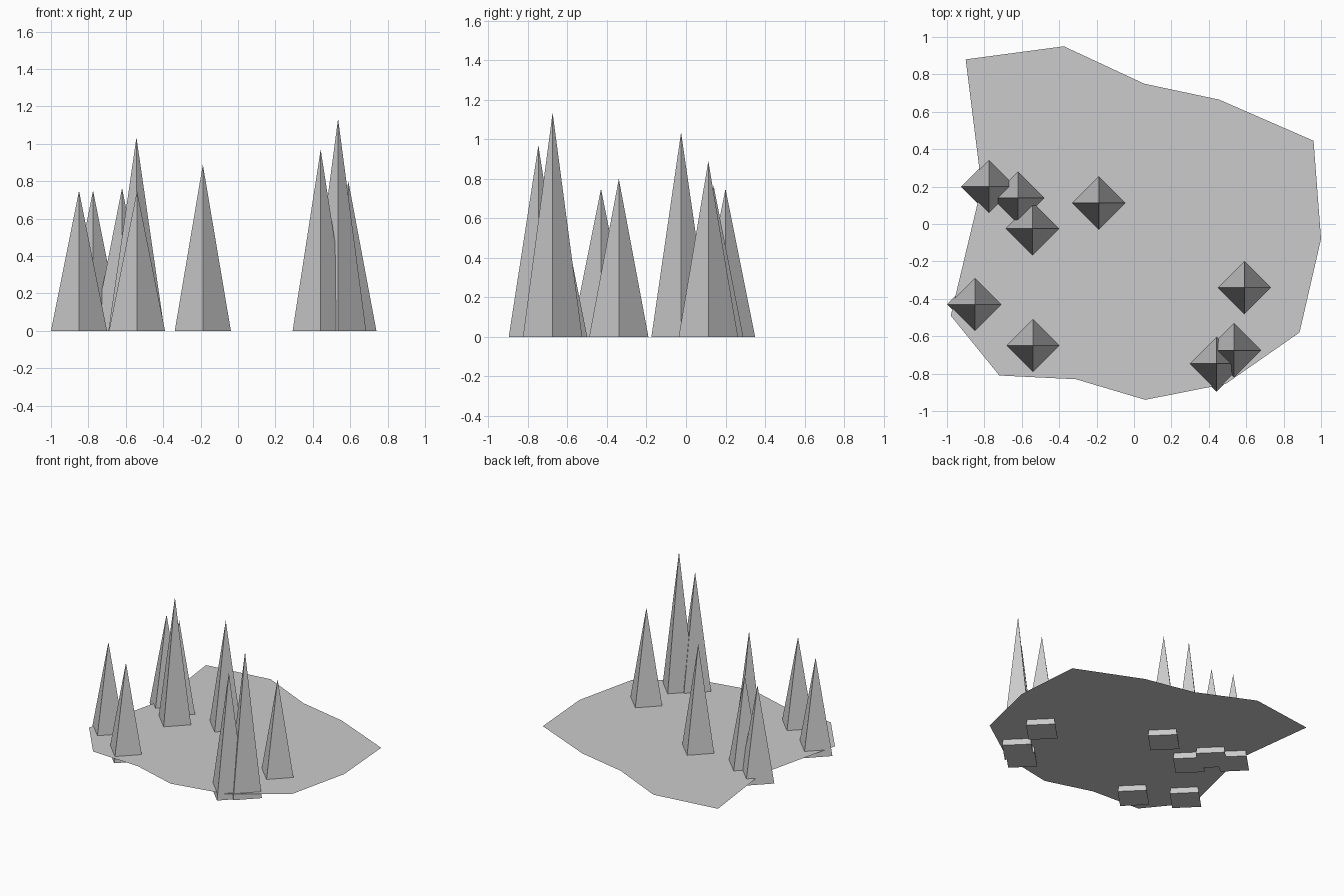
import bpy
import bmesh

if "Cube" in bpy.data.objects:
    bpy.data.objects.remove(bpy.data.objects["Cube"])

# Flat irregular ground sheet, a single upward-facing polygon
OUTLINE = [(-0.90, 0.88), (-0.98, -0.49), (-0.72, -0.81), (-0.31, -0.83),
           (0.06, -0.94), (0.49, -0.855), (0.885, -0.58), (1.0, -0.08),
           (0.96, 0.445), (0.455, 0.665), (0.055, 0.75), (-0.375, 0.95)]
OUTLINE.insert(1, (-0.815, 0.20))  # dent in the left side
GROUND_Z = 0.05


def make_ground():
    mesh = bpy.data.meshes.new("ground_sheet")
    bm = bmesh.new()
    bm.faces.new([bm.verts.new((x, y, GROUND_Z)) for x, y in OUTLINE])
    bm.to_mesh(mesh)
    bm.free()
    bpy.context.collection.objects.link(bpy.data.objects.new("ground_sheet", mesh))


# Four-sided spike with corners on the x and y axes
def make_spike(index, x, y, height):
    mesh = bpy.data.meshes.new(f"spike_{index}")
    bm = bmesh.new()
    r = 0.15
    base = [bm.verts.new(p) for p in ((r, 0, 0), (0, r, 0), (-r, 0, 0), (0, -r, 0))]
    tip = bm.verts.new((0, 0, height))
    bm.faces.new(base[::-1])
    for i in range(4):
        bm.faces.new((base[i], base[(i + 1) % 4], tip))
    bm.to_mesh(mesh)
    bm.free()
    spike = bpy.data.objects.new(f"spike_{index}", mesh)
    spike.location = (x, y, 0)
    bpy.context.collection.objects.link(spike)


# Spike positions and heights
SPIKES = [(-0.775, 0.20, 0.75), (-0.62, 0.14, 0.765), (-0.543, -0.025, 1.035),
          (-0.188, 0.113, 0.89), (-0.85, -0.43, 0.75), (-0.54, -0.65, 0.75),
          (0.442, -0.747, 0.97), (0.535, -0.675, 1.135), (0.59, -0.34, 0.80)]

make_ground()
for i, (x, y, h) in enumerate(SPIKES, 1):
    make_spike(i, x, y, h)
